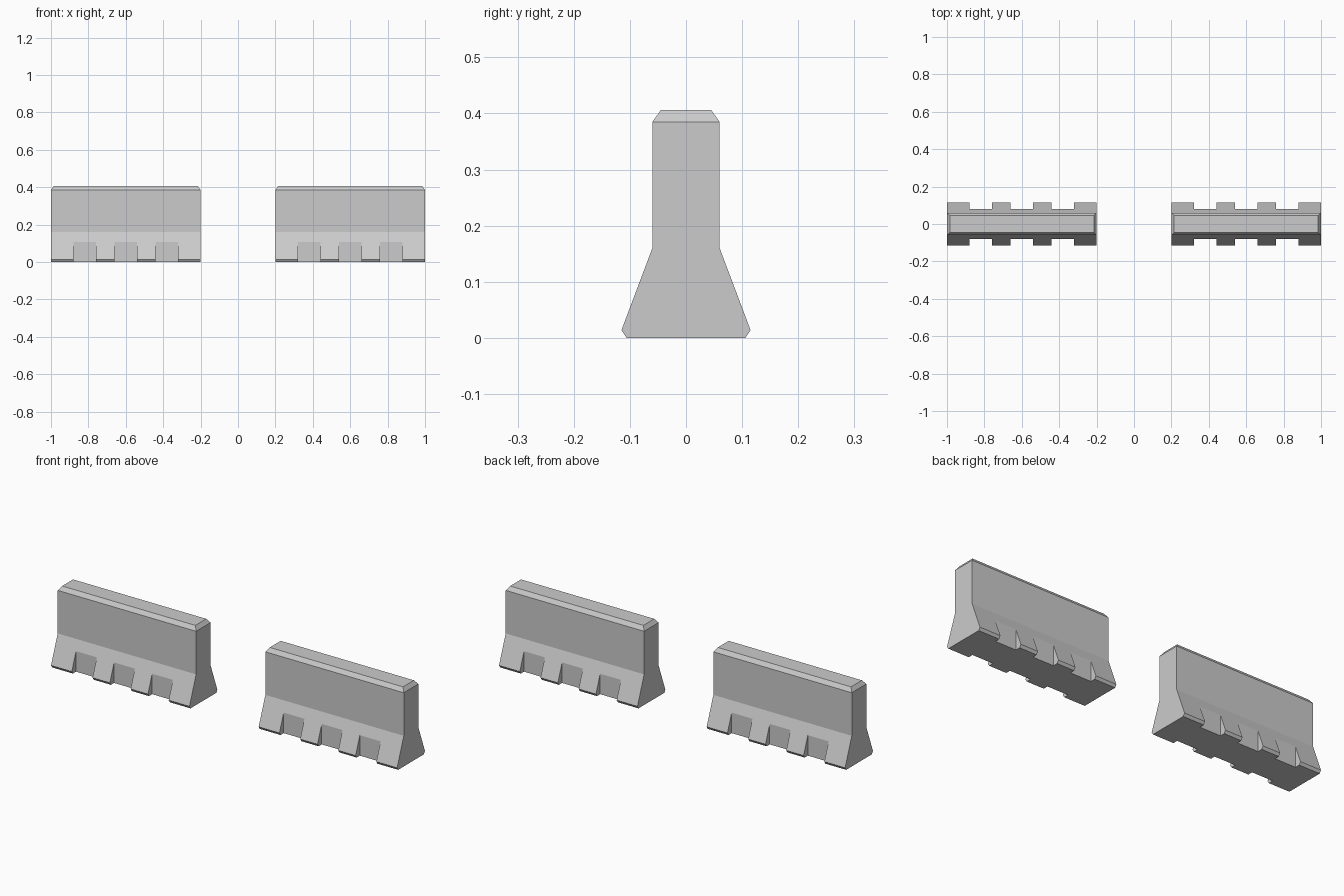
import bpy, bmesh

if "Cube" in bpy.data.objects:
    bpy.data.objects.remove(bpy.data.objects["Cube"])

HALF = 0.4        # half length of one barrier
INSET = 0.015     # end chamfer of the cap
NOTCH_Y = 0.08    # depth of the drainage notches

# Half cross-section (y, z) from bottom to top
half = [(0.106, 0.0), (0.115, 0.014), (0.06, 0.16), (0.06, 0.385), (0.045, 0.406)]
profile = half + [(-y, z) for y, z in reversed(half)]
top_z = half[-1][1]


def make_object(name, bm):
    bmesh.ops.recalc_face_normals(bm, faces=bm.faces)
    mesh = bpy.data.meshes.new(name)
    bm.to_mesh(mesh)
    bm.free()
    obj = bpy.data.objects.new(name, mesh)
    bpy.context.collection.objects.link(obj)
    return obj


# Barrier body: profile swept along x, cap pulled in at both ends
bm = bmesh.new()
rings = []
for s in (-1, 1):
    rings.append([bm.verts.new((s * (HALF - (INSET if z == top_z else 0)), y, z))
                  for y, z in profile])
n = len(profile)
for i in range(n):
    j = (i + 1) % n
    bm.faces.new((rings[0][i], rings[0][j], rings[1][j], rings[1][i]))
for r in rings:
    # lower flared foot, upright wall and chamfered cap of each end
    bm.faces.new([r[i] for i in (0, 1, 2, 3, 6, 7, 8, 9)])
    bm.faces.new([r[i] for i in (3, 4, 5, 6)])
barrier = make_object("barrier_left", bm)

# Notch cutters: three boxes on each side of the foot
bm = bmesh.new()
for x in (-0.22, 0.0, 0.22):
    for s in (-1, 1):
        box = bmesh.ops.create_cube(bm, size=1)["verts"]
        bmesh.ops.scale(bm, verts=box, vec=(0.12, 0.1, 0.4))
        bmesh.ops.translate(bm, verts=box, vec=(x, s * (NOTCH_Y + 0.05), 0.0))
cutter = make_object("notch_cutter", bm)
cutter.hide_render = True

mod = barrier.modifiers.new("notches", "BOOLEAN")
mod.operation = "DIFFERENCE"
mod.solver = "EXACT"
mod.object = cutter
bpy.context.view_layer.update()
dg = bpy.context.evaluated_depsgraph_get()
cut_mesh = bpy.data.meshes.new_from_object(barrier.evaluated_get(dg))
barrier.modifiers.clear()
barrier.data = cut_mesh
bpy.data.objects.remove(cutter)

# Two matching barriers in a row
barrier.location.x = -0.6
right = barrier.copy()
right.name = "barrier_right"
right.location.x = 0.6
bpy.context.collection.objects.link(right)
